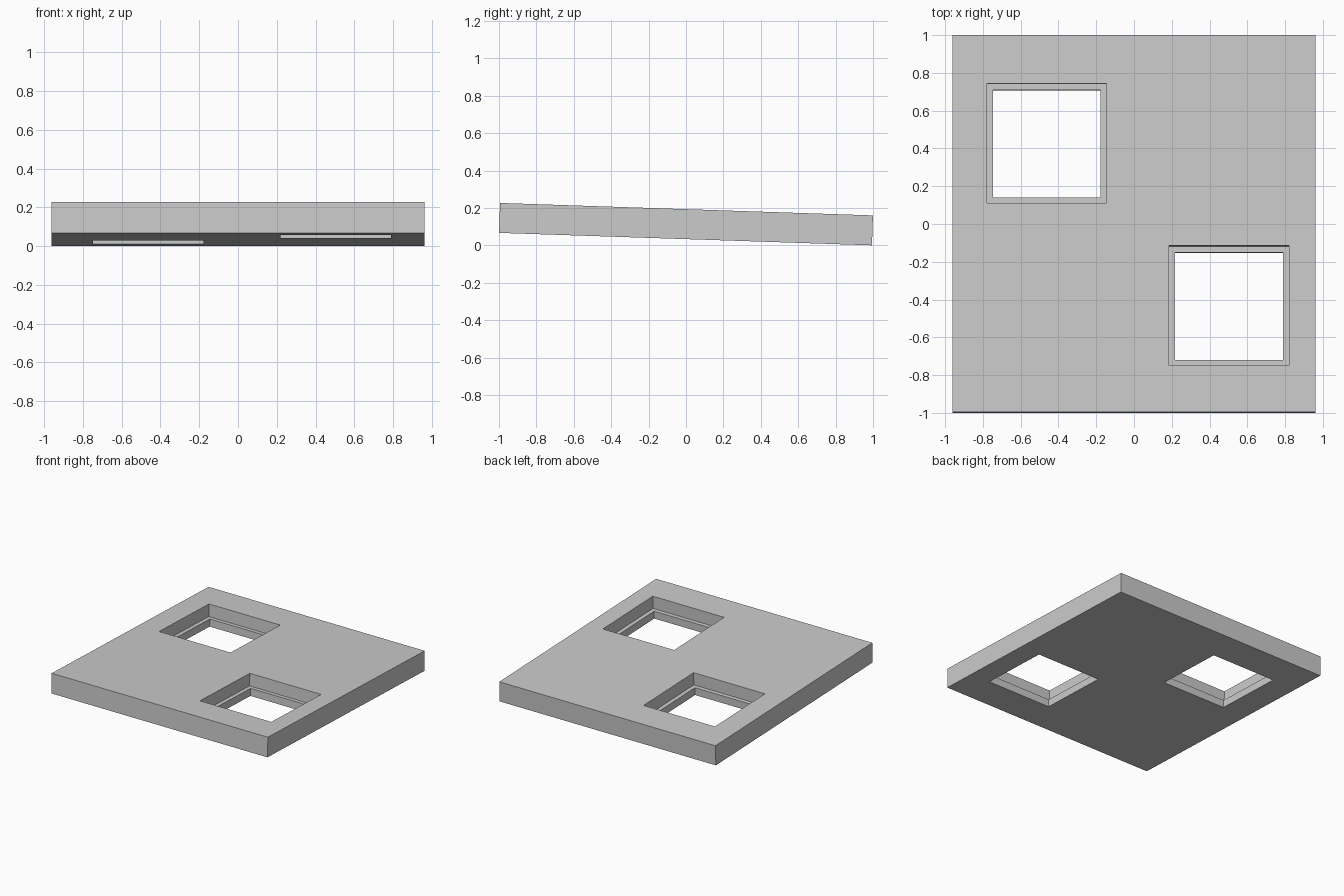
import bpy, math

if "Cube" in bpy.data.objects:
    bpy.data.objects.remove(bpy.data.objects["Cube"])

WIDTH, LENGTH, THICK = 1.924, 1.995, 0.16
TILT = math.radians(-1.91)
LEDGE = 0.06          # height of the ledge above the underside
OPENINGS = [(-0.462, 0.425), (0.503, -0.435)]

# height of the slab centre so its lowest edge rests on the ground
CENTRE_Z = (LENGTH * math.sin(-TILT) + THICK * math.cos(TILT)) / 2

grey = bpy.data.materials.new("concrete grey")
grey.diffuse_color = (0.6, 0.6, 0.6, 1)
grey.use_nodes = True
grey.node_tree.nodes["Principled BSDF"].inputs["Base Color"].default_value = grey.diffuse_color


def box(name, size, loc=(0, 0, 0)):
    bpy.ops.mesh.primitive_cube_add(size=1, location=loc)
    ob = bpy.context.object
    ob.name = name
    ob.scale = size
    bpy.ops.object.transform_apply(location=False, rotation=False, scale=True)
    ob.data.materials.append(grey)
    return ob


def cut(target, name, size, loc):
    cutter = box(name, size, loc)
    cutter.parent = target
    cutter.hide_render = True
    cutter.display_type = 'WIRE'
    mod = target.modifiers.new(name, 'BOOLEAN')
    mod.operation = 'DIFFERENCE'
    mod.solver = 'EXACT'
    mod.object = cutter


# sloping slab
slab = box("slab", (WIDTH, LENGTH, THICK))

# two stepped square openings: a wide recess over a narrower through hole
for i, (x, y) in enumerate(OPENINGS, 1):
    bottom = -THICK / 2 + LEDGE
    cut(slab, f"recess_cutter_{i}", (0.635, 0.635, 0.4), (x, y, bottom + 0.2))
    cut(slab, f"hole_cutter_{i}", (0.57, 0.57, 0.6), (x, y, 0))

slab.location.z = CENTRE_Z
slab.rotation_euler.x = TILT
